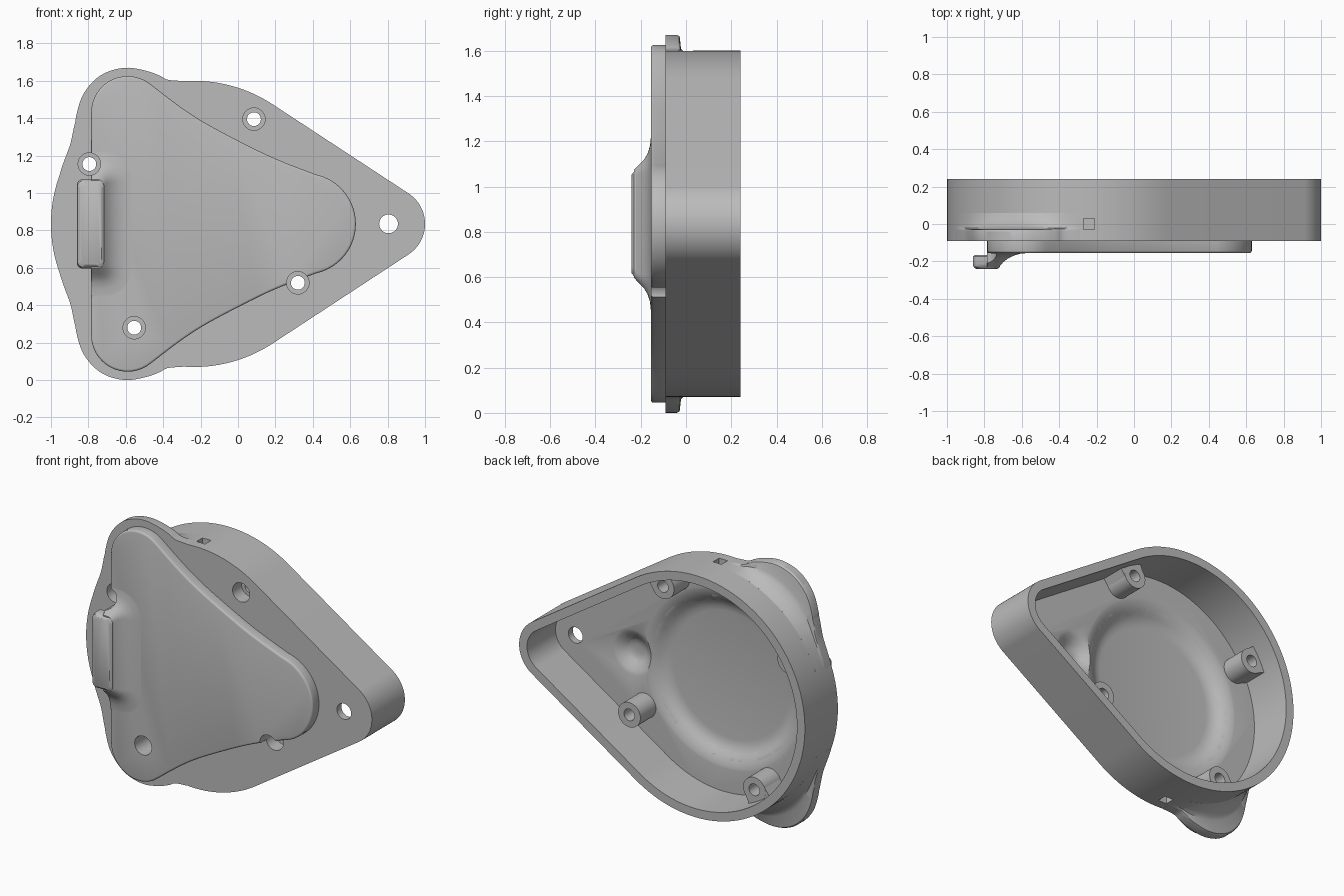
import bpy, bmesh
from math import sin, cos, pi, radians, sqrt, asin, degrees
from mathutils import Vector

old = bpy.data.objects.get("Cube")
if old:
    bpy.data.objects.remove(old, do_unlink=True)

grey = bpy.data.materials.new("plain grey")
grey.use_nodes = True
grey.diffuse_color = (0.5, 0.5, 0.5, 1)
grey.node_tree.nodes["Principled BSDF"].inputs["Base Color"].default_value = (0.5, 0.5, 0.5, 1)

MID = 0.835            # height of the mirror line
CX, R = -0.235, 0.765  # big round end
TX, TR = 0.805, 0.195  # small round end
FRONT, FLOOR, BACK = -0.09, -0.045, 0.24


def finish(name, bm):
    bmesh.ops.recalc_face_normals(bm, faces=bm.faces)
    me = bpy.data.meshes.new(name)
    bm.to_mesh(me)
    bm.free()
    me.materials.append(grey)
    ob = bpy.data.objects.new(name, me)
    bpy.context.collection.objects.link(ob)
    return ob


def loft(name, rings, closed=False):
    """Skin a list of equal rings; cap the ends unless the loft is closed."""
    bm = bmesh.new()
    rows = [[bm.verts.new(p) for p in ring] for ring in rings]
    n = len(rows[0])
    for a, b in zip(rows, rows[1:] + rows[:1] if closed else rows[1:]):
        for i in range(n):
            j = (i + 1) % n
            bm.faces.new((a[i], a[j], b[j], b[i]))
    if not closed:
        bm.faces.new(rows[0])
        bm.faces.new(rows[-1])
    return finish(name, bm)


def prism(name, pts, y0, y1):
    return loft(name, [[(x, y, z) for x, z in pts] for y in (y0, y1)])


def lathe(name, profile, x, z, n=48):
    """Stack of circles (radius, y) around an axis along y."""
    return loft(name, [[(x + r * cos(2 * pi * i / n), y, z + r * sin(2 * pi * i / n))
                        for i in range(n)] for r, y in profile])


def arc(cx, cz, r, a0, a1, n):
    return [(cx + r * cos(radians(a0 + (a1 - a0) * i / n)),
             cz + r * sin(radians(a0 + (a1 - a0) * i / n))) for i in range(n + 1)]


def spline(pts, n=6):
    p = [Vector(q) for q in [pts[0]] + pts + [pts[-1]]]
    out = []
    for a, b, c, d in zip(p, p[1:], p[2:], p[3:]):
        for i in range(n):
            t = i / n
            out.append(tuple(0.5 * (2 * b + (c - a) * t + (2 * a - 5 * b + 4 * c - d) * t * t
                                    + (3 * b - a - 3 * c + d) * t ** 3)))
    return out + [tuple(pts[-1])]


def apply(ob, mod):
    bpy.context.view_layer.objects.active = ob
    bpy.ops.object.modifier_apply(modifier=mod.name)


def cut(ob, cutters):
    for c in cutters:
        m = ob.modifiers.new("cut", 'BOOLEAN')
        m.operation, m.solver, m.object = 'DIFFERENCE', 'EXACT', c
        apply(ob, m)


def box(name, x0, x1, y0, y1, z0, z1):
    return prism(name, [(x0, z0), (x1, z0), (x1, z1), (x0, z1)], y0, y1)


def teardrop(inset):
    a = 90 - degrees(asin((R - TR) / (TX - CX)))
    return arc(CX, MID, R - inset, a, 360 - a, 96) + arc(TX, MID, TR - inset, -a, a, 32)


# cutters
screws = [(0.085, 1.395), (0.32, 0.52), (-0.555, 0.28), (-0.795, 1.155)]
screw_cuts = [lathe("screw_cutter", [(0.06, -0.3), (0.06, 0.0), (0.037, 0.0), (0.037, 0.3)],
                    x, z, 32) for x, z in screws]
dish = lathe("dish_cutter", [(0.4, -0.112), (0.43, -0.108), (0.46, -0.096), (0.49, -0.074),
                             (0.52, -0.056), (0.55, -0.047), (0.575, -0.043), (0.575, 0.0)],
             CX, MID, 96)
dimple = lathe("dimple_cutter", [(0.03, -0.1), (0.06, -0.094), (0.09, -0.074),
                                 (0.12, -0.054), (0.15, -0.043), (0.15, 0.01)], 0.4, MID)
cavity = prism("cavity_cutter", teardrop(0.055), FLOOR, 0.4)
tip_hole = lathe("tip_cutter", [(0.05, -0.3), (0.05, 0.1)], TX, MID, 32)
slots = [box("slot_cutter", -0.27, -0.21, -0.03, 0.03, z, z + 0.1) for z in (1.555, 0.015)]
cutters = screw_cuts + [dish, dimple, cavity, tip_hole] + slots

# hollow teardrop housing
housing = prism("housing", teardrop(0), FRONT, BACK)
cut(housing, [cavity, dish, dimple, tip_hole] + screw_cuts + slots)
parts = [housing]

# raised front cover, mirrored about the middle height
upper = arc(-0.59, 1.43, 0.195, 180, 52, 20)
upper += spline([(-0.47, 1.584), (-0.3, 1.455), (-0.15, 1.36), (0.1, 1.23),
                 (0.25, 1.163), (0.42, 1.098)])[1:-1]
upper += arc(0.36, MID, 0.27, 77, 0, 16)
outline = upper + [(x, 2 * MID - z) for x, z in reversed(upper[:-1])]
cover = prism("front_cover", outline, -0.155, -0.06)
bev = cover.modifiers.new("edge", 'BEVEL')
bev.width, bev.segments, bev.limit_method = 0.012, 3, 'ANGLE'
bev.angle_limit = radians(60)
apply(cover, bev)
cut(cover, [dish, dimple] + screw_cuts)
parts.append(cover)

# side ears that flare back into the housing wall
lobe = spline([(-28, R), (-22, 0.782), (-19, 0.814), (-15, 0.855), (-8, 0.914), (0, 0.938),
               (8, 0.914), (15, 0.858), (18, 0.832), (26, 0.784), (38, R)])
flare = [(1, FRONT), (1, -0.04), (0.96, -0.03), (0.9, -0.027), (0.5, -0.022), (0.35, -0.01),
         (0.2, 0.012), (0.08, 0.035), (0, 0.06)]
for name, side in (("upper_ear", 1), ("lower_ear", -1)):
    rings = []
    for d, r in lobe:
        a = radians(122.1 + d)
        section = [(R - 0.01, FRONT)] + [(R + max(r - R, 0) * k, y) for k, y in flare]
        section.append((R - 0.01, 0.06))
        rings.append([(CX + q * cos(a), y, MID + side * q * sin(a)) for q, y in section])
    parts.append(loft(name, rings))

# screw bosses, three of them bridged to the wall
for i, (x, z) in enumerate(screws):
    boss = lathe("screw_boss_%d" % (i + 1), [(0.078, -0.07), (0.078, 0.11)], x, z, 40)
    cut(boss, [screw_cuts[i]])
    parts.append(boss)
    if i != 1:
        out = Vector((x - CX, z - MID)).normalized()
        side = Vector((-out.y, out.x)) * 0.076
        c = Vector((x, z))
        far = c + out * ((R - 0.02) - (c - Vector((CX, MID))).length)
        bridge = prism("boss_bridge_%d" % (i + 1),
                       [c - side, far - side * 1.15, far + side * 1.15, c + side], -0.06, 0.109)
        cut(bridge, [screw_cuts[i]])
        parts.append(bridge)


def rounded(x0, x1, half, y, rl, rr):
    """Rounded rectangle ring centred on the mirror line."""
    pts = []
    for cx, sz, r, a in ((x1 - rr, 1, rr, 90), (x0 + rl, 1, rl, 180),
                         (x0 + rl, -1, rl, 270), (x1 - rr, -1, rr, 360)):
        pts += arc(cx, MID + sz * (half - r), r, a - 90, a, 8)
    return [(x, y, z) for x, z in pts]


# finger tab: flared foot and overhanging lip
foot = loft("tab_foot", [rounded(-0.785, x1, h, y, 0.004, r) for x1, h, y, r in (
    (-0.57, 0.385, -0.145, 0.15), (-0.57, 0.385, -0.155, 0.15), (-0.61, 0.345, -0.159, 0.12),
    (-0.645, 0.31, -0.17, 0.09), (-0.675, 0.285, -0.185, 0.06), (-0.7, 0.265, -0.205, 0.045),
    (-0.722, 0.238, -0.23, 0.03))])
lip = loft("tab_lip", [rounded(x0, x1, h, y, 0.03, 0.03) for x0, x1, h, y in (
    (-0.85, -0.73, 0.225, -0.165), (-0.862, -0.715, 0.238, -0.175),
    (-0.862, -0.712, 0.238, -0.212), (-0.858, -0.717, 0.231, -0.23),
    (-0.845, -0.73, 0.218, -0.24))])
cut(foot, [screw_cuts[3]])
parts += [foot, lip]

for c in cutters:
    bpy.data.objects.remove(c, do_unlink=True)

bpy.ops.object.select_all(action='DESELECT')
for ob in parts:
    ob.select_set(True)
bpy.context.view_layer.objects.active = housing
bpy.ops.object.shade_smooth_by_angle(angle=radians(32))
